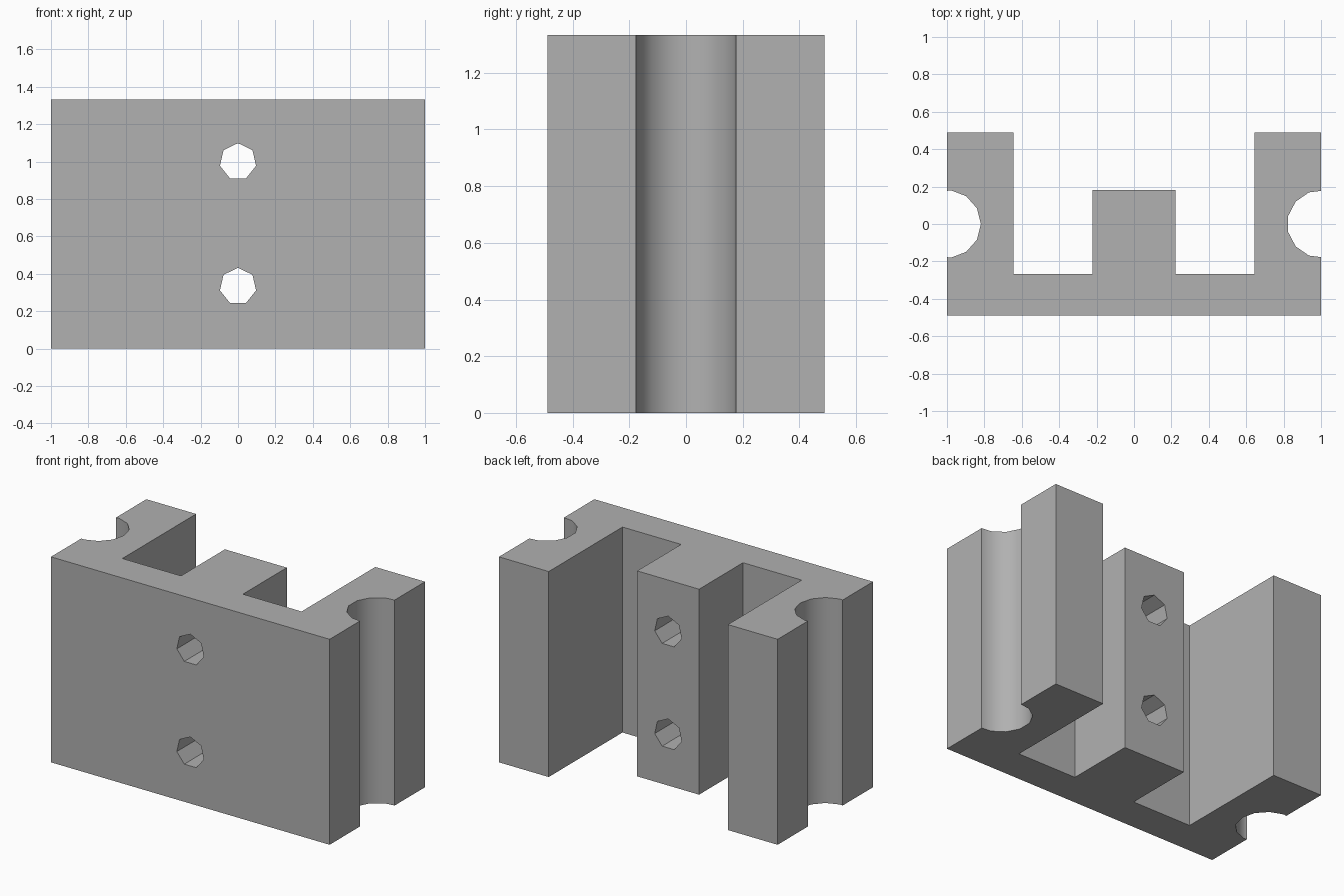
import bpy
import bmesh
from math import cos, sin, tau
from mathutils import Vector

if "Cube" in bpy.data.objects:
    bpy.data.objects.remove(bpy.data.objects["Cube"])

HEIGHT = 1.333
DEPTH = 0.489

# Material
grey = bpy.data.materials.new("plain grey")
grey.use_nodes = True
colour = (0.44, 0.44, 0.44, 1)
grey.diffuse_color = colour
grey.node_tree.nodes["Principled BSDF"].inputs["Base Color"].default_value = colour


def prism(name, points, sweep):
    """Extrude a flat outline along the sweep vector."""
    bm = bmesh.new()
    face = bm.faces.new([bm.verts.new(p) for p in points])
    swept = bmesh.ops.extrude_face_region(bm, geom=[face])["geom"]
    verts = [v for v in swept if isinstance(v, bmesh.types.BMVert)]
    bmesh.ops.translate(bm, verts=verts, vec=Vector(sweep))
    bmesh.ops.recalc_face_normals(bm, faces=bm.faces)
    mesh = bpy.data.meshes.new(name)
    bm.to_mesh(mesh)
    bm.free()
    mesh.materials.append(grey)
    obj = bpy.data.objects.new(name, mesh)
    bpy.context.collection.objects.link(obj)
    return obj


def ring(sides, radius):
    return [(radius * cos(tau * i / sides), radius * sin(tau * i / sides))
            for i in range(sides)]


# E-shaped block: front plate, two side walls and a shorter middle rib
half = [(1, -DEPTH), (1, DEPTH), (0.643, DEPTH), (0.643, -0.267),
        (0.222, -0.267), (0.222, 0.183)]
outline = half + [(-x, y) for x, y in reversed(half)]
block = prism("bracket_block", [(x, y, 0) for x, y in outline], (0, 0, HEIGHT))

# Round grooves down both sides
cutters = []
for side, x in (("left", 1), ("right", -1)):
    cutters.append(prism(side + "_groove_cutter",
                         [(x + a, b, -0.1) for a, b in ring(13, 0.181)],
                         (0, 0, HEIGHT + 0.2)))

# Two seven-sided bolt holes through the rib, one corner pointing up
for level, z in (("lower", HEIGHT / 4), ("upper", HEIGHT * 3 / 4)):
    cutters.append(prism(level + "_hole_cutter",
                         [(b, -1, z + a) for a, b in ring(7, 0.099)],
                         (0, 2, 0)))

bpy.context.view_layer.objects.active = block
block.select_set(True)
for cutter in cutters:
    cutter.hide_render = True
    cut = block.modifiers.new(cutter.name, "BOOLEAN")
    cut.operation = "DIFFERENCE"
    cut.solver = "EXACT"
    cut.object = cutter
    bpy.ops.object.modifier_apply(modifier=cut.name)
    bpy.data.objects.remove(cutter)

# Smooth grooves, crisp corners
bpy.ops.object.shade_smooth_by_angle(angle=tau / 12)
